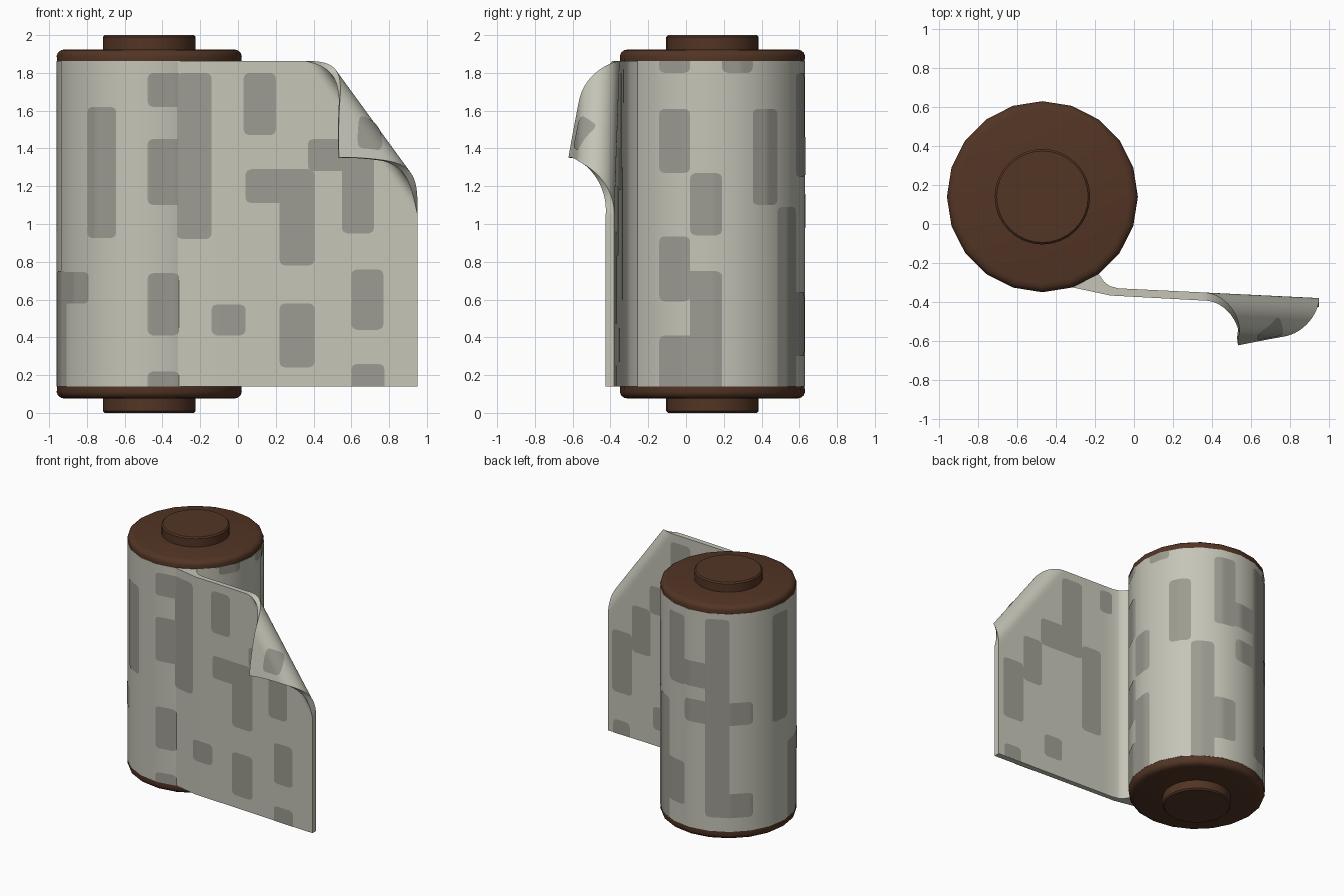
import bpy, bmesh, math

if "Cube" in bpy.data.objects:
    bpy.data.objects.remove(bpy.data.objects["Cube"])

CX, CY, R = -0.47, 0.14, 0.49            # roll axis and radius
Z0, Z1 = 0.14, 1.863                     # cloth bottom and top
FOLD_R, FOLD_A, FOLD_C = 0.10, math.radians(166), 1.391   # corner curl


def material(name, rgb):
    m = bpy.data.materials.new(name)
    m.diffuse_color = (*rgb, 1)
    m.use_nodes = True
    m.node_tree.nodes["Principled BSDF"].inputs["Base Color"].default_value = m.diffuse_color
    return m


CLOTH = material("pale_grey_cloth", (0.56, 0.555, 0.475))
PATCH = material("dark_grey_patch", (0.335, 0.33, 0.285))
BROWN = material("brown_wood", (0.085, 0.035, 0.018))


def finish(bm, name, mat, angle=40, recalc=True):
    if recalc:
        bmesh.ops.recalc_face_normals(bm, faces=bm.faces)
    me = bpy.data.meshes.new(name)
    bm.to_mesh(me)
    bm.free()
    me.materials.append(mat)
    me.shade_smooth()
    me.set_sharp_from_angle(angle=math.radians(angle))
    ob = bpy.data.objects.new(name, me)
    bpy.context.collection.objects.link(ob)
    return ob


def lathe(name, profile, sides, mat, angle=40):
    """Revolve an (r, z) profile about the roll axis and cap both ends."""
    bm = bmesh.new()
    rings = [[bm.verts.new((CX + r * math.cos(2 * math.pi * i / sides),
                            CY + r * math.sin(2 * math.pi * i / sides), z))
              for i in range(sides)] for r, z in profile]
    for a, b in zip(rings, rings[1:]):
        for i in range(sides):
            j = (i + 1) % sides
            bm.faces.new((a[i], a[j], b[j], b[i]))
    bm.faces.new(rings[0])
    bm.faces.new(rings[-1])
    return finish(bm, name, mat, angle)


def grid(bm, points, flip=False):
    """Quad grid from columns of points."""
    v = [[bm.verts.new(p) for p in col] for col in points]
    for i in range(len(v) - 1):
        for j in range(len(v[0]) - 1):
            q = [v[i][j], v[i + 1][j], v[i + 1][j + 1], v[i][j + 1]]
            bm.faces.new(q[::-1] if flip else q)
    return v


def lerp_path(path, x):
    for (xa, ya), (xb, yb) in zip(path, path[1:]):
        if x <= xb:
            return ya + (yb - ya) * (x - xa) / (xb - xa)
    return path[-1][1]


BACK = [(-0.33, -0.30), (-0.2, -0.235), (-0.175, -0.265), (-0.155, -0.295),
        (-0.125, -0.318), (-0.08, -0.33), (0.951, -0.38)]
FRONT = [(-0.33, -0.322), (-0.2, -0.35), (-0.12, -0.367), (0.4, -0.395), (0.951, -0.425)]


def sheet_point(x, z, front, lift=0.0):
    """Point on the unrolled sheet; past the fold line it curls to the front."""
    yb = lerp_path(BACK, x)
    t = yb - lerp_path(FRONT, x)
    s = 0.81 * x + 0.59 * z - FOLD_C
    if s <= 0:
        return (x, yb - t - lift if front else yb + lift, z)
    k = min(1, s / 0.48)
    off = t * (1 - 0.75 * k) + lift if front else -lift
    a = min(s / FOLD_R, FOLD_A)
    rem = max(0, s - FOLD_R * FOLD_A)
    rr = FOLD_R - off
    pull = s - (rr * math.sin(a) + rem * math.cos(a))
    skew = 0.17 * k * k
    return (x - 0.81 * pull + 0.59 * skew,
            yb - FOLD_R + rr * math.cos(a) - rem * math.sin(a),
            z - 0.59 * pull - 0.81 * skew)


def roll_point(deg, z):
    """Point just outside the 20-sided roll."""
    r = R * math.cos(math.radians(9)) / math.cos(math.radians(deg % 18 - 9)) + 0.003
    a = math.radians(deg)
    return (CX + r * math.cos(a), CY + r * math.sin(a), z)


def patches(name, rects, fn, scale, flip=False):
    """Thin rounded rectangles laid on a surface."""
    bm = bmesh.new()
    c = 0.03
    for u0, u1, z0, z1 in rects:
        w = (u1 - u0) * scale
        ends = [0, 0.1 * c, 0.35 * c, c]
        n = max(2, int(w / 0.025))
        es = ends + [c + (w - 2 * c) * i / n for i in range(1, n)] + [w - e for e in ends[::-1]]
        cols = []
        for e in es:
            m = min(e, w - e, c)
            ins = c - math.sqrt(max(0, c * c - (c - m) ** 2))
            lo = z0 + (ins if z0 > Z0 + 0.005 else 0)
            hi = z1 - (ins if z1 < Z1 - 0.005 else 0)
            cols.append([fn(u0 + e / scale, lo + (hi - lo) * j / 10) for j in range(11)])
        grid(bm, cols, flip)
    finish(bm, name, PATCH, 60, False)


# Wooden end caps and knobs, mirrored top and bottom
for side, f in (("top", lambda z: z), ("bottom", lambda z: 2 - z)):
    lathe(side + "_cap", [(r, f(z)) for r, z in
          ((0.488, 1.86), (0.49, 1.89), (0.483, 1.908), (0.467, 1.92), (0.445, 1.925))], 20, BROWN)
    lathe(side + "_knob", [(r, f(z)) for r, z in
          ((0.245, 1.92), (0.245, 1.99), (0.235, 2.0))], 32, BROWN)

# Rolled cloth
lathe("cloth_roll", [(R, Z0), (R, Z1)], 20, CLOTH)

# Unrolled sheet with curled corner
xs = sorted([-0.33, -0.26] + [p[0] for p in BACK[1:-1]] + [-0.12, 0.0, 0.1, 0.2]
            + [0.25 + 0.70 * i / 40 for i in range(41)])
zs = [Z0, 0.4, 0.7] + [0.9 + (Z1 - 0.9) * i / 50 for i in range(51)]
bm = bmesh.new()
fr = grid(bm, [[sheet_point(x, z, True) for z in zs] for x in xs])
bk = grid(bm, [[sheet_point(x, z, False) for z in zs] for x in xs], True)
nx, nz = len(xs) - 1, len(zs) - 1
rim = ([(i, 0) for i in range(nx)] + [(nx, j) for j in range(nz)]
       + [(i, nz) for i in range(nx, 0, -1)] + [(0, j) for j in range(nz, 0, -1)])
for (a, b), (c, d) in zip(rim, rim[1:] + rim[:1]):
    bm.faces.new((fr[a][b], bk[a][b], bk[c][d], fr[c][d]))
finish(bm, "cloth_sheet", CLOTH)

# Patches on the roll: start angle, end angle, bottom, top
patches("roll_patches", [
    (228, 249, 0.925, 1.62), (269, 293, 1.62, 1.80), (269, 293, 1.10, 1.45),
    (269, 289, 0.41, 0.74), (269, 289, Z0, 0.22),
    (185, 206, Z0, 0.75), (196, 229, 0.58, 0.745), (165, 185, 0.95, 1.80),
    (325, 346, 1.80, Z1), (6, 26, 1.80, Z1), (325, 346, 1.27, 1.61),
    (346, 366, 0.94, 1.27), (325, 346, 0.59, 0.935), (340, 366, 0.60, 0.75),
    (346, 366, Z0, 0.75), (325, 352, Z0, 0.41),
    (26, 45, 1.10, 1.61), (45, 65, Z0, 1.09), (58, 85, 0.30, 0.64),
    (65, 85, 1.25, 1.80), (78, 112, 1.26, 1.46), (105, 126, 0.25, 1.82),
    (85, 146, 0.98, 1.16), (118, 146, 0.25, 0.44),
], roll_point, R * math.pi / 180)

# Patches on the front of the sheet: left, right, bottom, top
patches("sheet_front_patches", [
    (-0.325, -0.14, 0.92, 1.80), (0.03, 0.20, 1.47, 1.80), (0.04, 0.40, 1.11, 1.29),
    (0.22, 0.405, 0.78, 1.29), (0.37, 0.60, 1.28, 1.45), (0.55, 0.72, 0.95, 1.38),
    (-0.14, 0.04, 0.41, 0.575), (0.22, 0.405, 0.24, 0.58),
    (0.60, 0.77, 0.44, 0.76), (0.60, 0.775, Z0, 0.26),
], lambda x, z: sheet_point(x, z, True, 0.003), 1)

# Patches on the back of the sheet, one of them showing on the curled corner
patches("sheet_back_patches", [
    (0.03, 0.20, 0.60, 1.30), (0.20, 0.38, 1.27, 1.80), (0.20, 0.57, 1.18, 1.40),
    (0.56, 0.73, 0.83, 1.20), (0.73, 0.91, 0.47, 0.96), (0.38, 0.54, 0.27, 0.45),
    (0.75, 0.90, Z0, 0.25), (-0.07, 0.04, 1.64, 1.82), (0.77, 0.91, 1.56, 1.73),
], lambda x, z: sheet_point(x, z, False, 0.003), 1, True)
